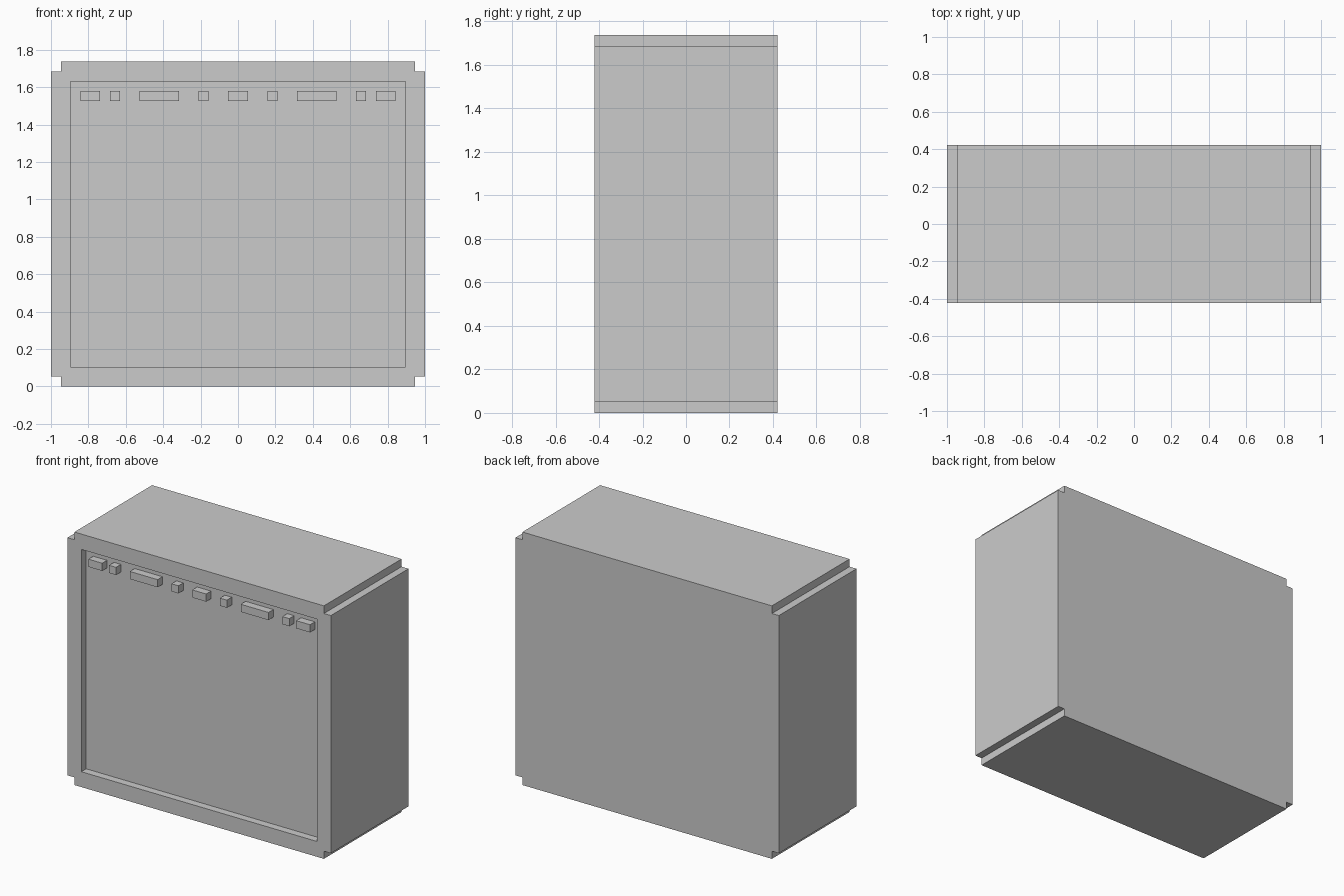
import bpy, bmesh

if "Cube" in bpy.data.objects:
    bpy.data.objects.remove(bpy.data.objects["Cube"])

U = 1 / 19  # block unit: the cabinet is 38 x 16 x 33 units


def finish(bm, name):
    bmesh.ops.recalc_face_normals(bm, faces=bm.faces)
    mesh = bpy.data.meshes.new(name)
    bm.to_mesh(mesh)
    bm.free()
    ob = bpy.data.objects.new(name, mesh)
    bpy.context.collection.objects.link(ob)
    return ob


def prism(name, profile, y0, y1):
    """Extrude an (x, z) profile along y, all in block units."""
    bm = bmesh.new()
    face = bm.faces.new([bm.verts.new((x * U, y0 * U, z * U)) for x, z in profile])
    ext = bmesh.ops.extrude_face_region(bm, geom=[face])
    verts = [v for v in ext["geom"] if isinstance(v, bmesh.types.BMVert)]
    bmesh.ops.translate(bm, verts=verts, vec=(0, (y1 - y0) * U, 0))
    # keep the front cap so the prism is closed
    if not any(set(f.verts) == set(bm.verts) - set(verts) for f in bm.faces):
        bm.faces.new([v for v in bm.verts if v not in verts])
    return finish(bm, name)


def box(name, x0, x1, y0, y1, z0, z1):
    return prism(name, [(x0, z0), (x1, z0), (x1, z1), (x0, z1)], y0, y1)


# Cabinet body with notched long edges
right = [(18, 0), (18, 1), (19, 1), (19, 32), (18, 32), (18, 33)]
body = prism("cabinet_body", right + [(-x, z) for x, z in reversed(right)], -8, 8)

# Shallow recess in the front
cutter = box("recess_cutter", -17, 17, -9, -7, 2, 31)
cutter.hide_render = True
mod = body.modifiers.new("recess", "BOOLEAN")
mod.operation = "DIFFERENCE"
mod.solver = "EXACT"
mod.object = cutter
bpy.context.view_layer.objects.active = body
bpy.ops.object.modifier_apply(modifier=mod.name)
bpy.data.objects.remove(cutter)

# Row of raised blocks, mirrored about the middle one
box("middle_block", -1, 1, -8, -7, 29, 30)
for a, b in [(3, 4), (6, 10), (12, 13), (14, 16)]:
    box("right_block", a, b, -8, -7, 29, 30)
    box("left_block", -b, -a, -8, -7, 29, 30)
